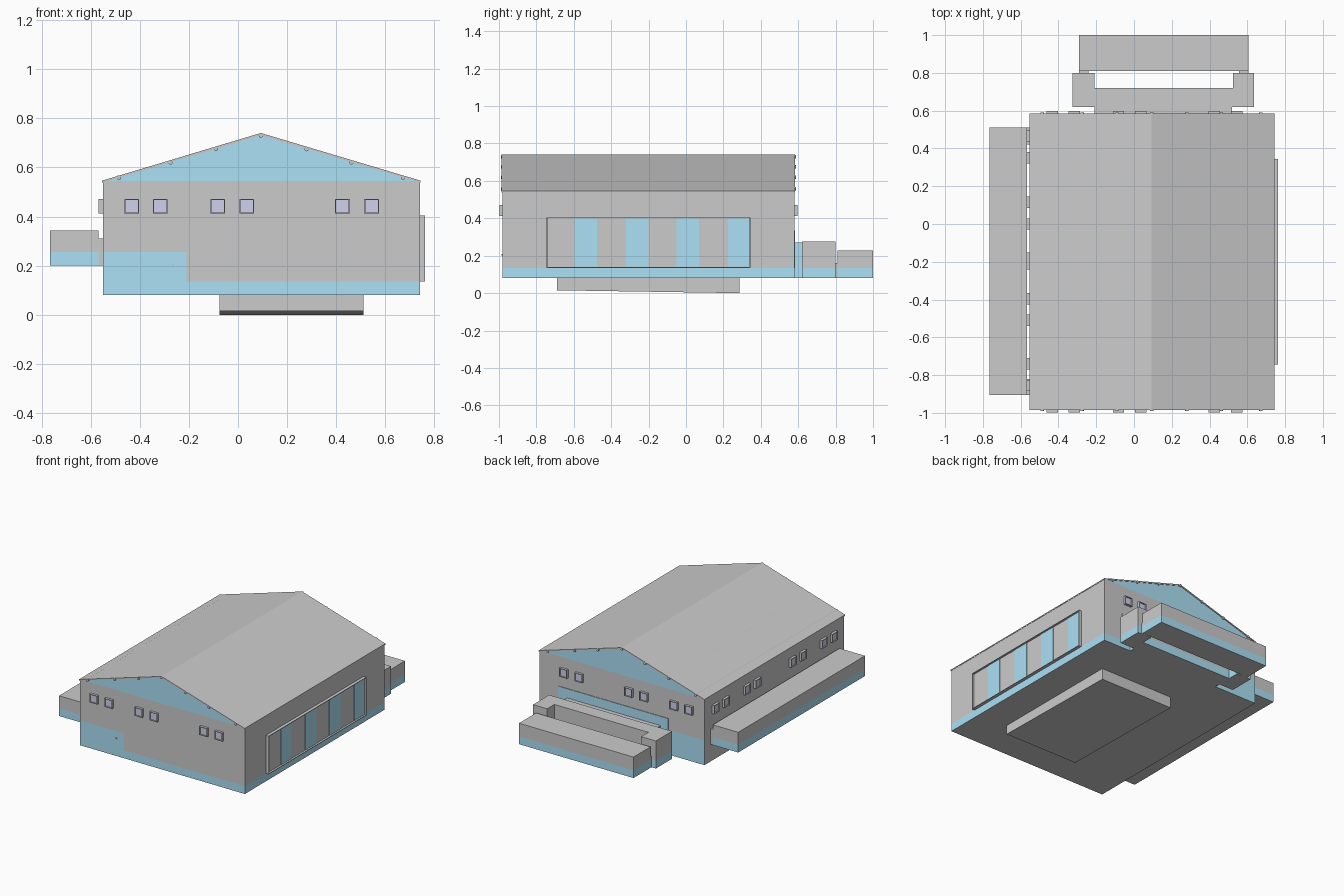
import bpy, bmesh
from math import radians
from mathutils import Matrix, Vector

if "Cube" in bpy.data.objects:
    bpy.data.objects.remove(bpy.data.objects["Cube"])


def material(name, rgb):
    m = bpy.data.materials.new(name)
    m.diffuse_color = (*rgb, 1)
    m.use_nodes = True
    m.node_tree.nodes["Principled BSDF"].inputs["Base Color"].default_value = m.diffuse_color
    return m


BLUE = material("blue_paint", (0.41, 0.75, 0.92))
GLASS = material("window_glass", (0.62, 0.65, 0.84))
GREY = material("grey_wall", (0.8, 0.8, 0.8))


def finish(name, bm, mats):
    bmesh.ops.recalc_face_normals(bm, faces=bm.faces)
    me = bpy.data.meshes.new(name)
    bm.to_mesh(me)
    bm.free()
    for m in mats:
        me.materials.append(m)
    ob = bpy.data.objects.new(name, me)
    bpy.context.collection.objects.link(ob)
    return ob


def prism(name, outline, levels, is_blue):
    """Upright prism with stacked bands; is_blue(edge, band) picks the paint."""
    bm = bmesh.new()
    rings = [[bm.verts.new((x, y, z)) for x, y in outline] for z in levels]
    n = len(outline)
    for b in range(len(levels) - 1):
        for e in range(n):
            f = e, (e + 1) % n
            face = bm.faces.new((rings[b][f[0]], rings[b][f[1]],
                                 rings[b + 1][f[1]], rings[b + 1][f[0]]))
            face.material_index = int(is_blue(e, b))
    bm.faces.new(rings[0])
    bm.faces.new(rings[-1])
    return finish(name, bm, [GREY, BLUE])


def rect(x0, x1, y0, y1):
    return [(x0, y0), (x1, y0), (x1, y1), (x0, y1)]


def box(name, x0, x1, y0, y1, z0, z1, blue=False):
    return prism(name, rect(x0, x1, y0, y1), (z0, z1), lambda e, b: blue)


def profile_y(name, pts, y0, y1, mat):
    """Extrude an xz profile along y."""
    bm = bmesh.new()
    f = bm.faces.new([bm.verts.new((x, y0, z)) for x, z in pts])
    r = bmesh.ops.extrude_face_region(bm, geom=[f])
    vs = [g for g in r["geom"] if isinstance(g, bmesh.types.BMVert)]
    bmesh.ops.translate(bm, verts=vs, vec=(0, y1 - y0, 0))
    return finish(name, bm, [mat])


def framed_panel(name, loc, w, h, depth, rim, recess, angle, pane):
    """Box standing off a wall with its outer face inset and pushed back."""
    bm = bmesh.new()
    bmesh.ops.create_cube(bm, size=1, matrix=Matrix.Translation((0, -depth / 2, 0))
                          @ Matrix.Diagonal((w, depth, h, 1)))
    front = min(bm.faces, key=lambda f: f.calc_center_median().y)
    bmesh.ops.inset_region(bm, faces=[front], thickness=rim)
    r = bmesh.ops.extrude_discrete_faces(bm, faces=[front])
    inner = r["faces"][0]
    inner.material_index = 1
    # walls of the recess come from a region extrude
    bm.free()
    bm = bmesh.new()
    bmesh.ops.create_cube(bm, size=1, matrix=Matrix.Translation((0, -depth / 2, 0))
                          @ Matrix.Diagonal((w, depth, h, 1)))
    front = min(bm.faces, key=lambda f: f.calc_center_median().y)
    bmesh.ops.inset_region(bm, faces=[front], thickness=rim)
    r = bmesh.ops.extrude_face_region(bm, geom=[front])
    inner = [g for g in r["geom"] if isinstance(g, bmesh.types.BMFace)][0]
    if front.is_valid:
        bm.faces.remove(front)
    bmesh.ops.translate(bm, verts=inner.verts, vec=(0, recess, 0))
    inner.material_index = 1
    ob = finish(name, bm, [GREY, pane])
    ob.data.transform(Matrix.Translation(Vector(loc)) @ Matrix.Rotation(radians(angle), 4, 'Z'))
    return ob


X0, X1, Y0, Y1 = -0.55, 0.74, -0.98, 0.58
RIDGE = 0.093

# Main hall: blue skirting, raised to a taller block at the left of both ends
prism("hall_walls",
      [(X0, Y0), (-0.21, Y0), (X1, Y0), (X1, Y1), (-0.21, Y1), (X0, Y1)],
      (0.08, 0.135, 0.255, 0.545),
      lambda e, b: (e != 5 and b == 0) or (e in (0, 4) and b < 2))
profile_y("gables", [(X0, 0.545), (X1, 0.545), (RIDGE, 0.732)], Y0, Y1, BLUE)

# Thin pitched roof sheet
profile_y("roof", [(X0 - 0.003, 0.538), (RIDGE, 0.73), (X1 + 0.003, 0.538),
                   (X1 + 0.003, 0.546), (RIDGE, 0.74), (X0 - 0.003, 0.546)],
          Y0 - 0.006, Y1 + 0.004, GREY)

# Round purlin ends under the roof edge
for i, x in enumerate((-0.485, -0.275, -0.09, RIDGE, 0.28, 0.462, 0.672)):
    z = 0.733 - abs(x - RIDGE) * 0.297
    bpy.ops.mesh.primitive_cylinder_add(vertices=12, radius=0.009, depth=Y1 - Y0 + 0.018,
                                        location=(x, (Y0 + Y1) / 2, z - 0.003),
                                        rotation=(radians(90), 0, 0))
    bpy.context.object.name = f"purlin_{i}"

# Windows on both ends and on the left side
for i, x in enumerate((-0.433, -0.317, -0.082, 0.036, 0.425, 0.544)):
    framed_panel(f"front_window_{i}", (x, Y0, 0.442), 0.06, 0.06, 0.017, 0.006, 0.008, 0, GLASS)
    framed_panel(f"back_window_{i}", (x, Y1, 0.442), 0.06, 0.06, 0.017, 0.006, 0.008, 180, GLASS)
for i, y in enumerate((0.465, 0.35, 0.115, 0.0, -0.395, -0.51, -0.74, -0.855)):
    framed_panel(f"left_window_{i}", (X0, y, 0.442), 0.06, 0.06, 0.018, 0.006, 0.008, -90, GLASS)

# Loading bay on the right: frame, grey doors, blue dividers
framed_panel("bay_frame", (X1, -0.2, 0.27), 1.09, 0.27, 0.022, 0.006, 0.014, 90, GREY)
for i, (a, b) in enumerate(((-0.595, -0.475), (-0.32, -0.2), (-0.05, 0.07), (0.225, 0.339))):
    box(f"bay_divider_{i}", X1, X1 + 0.012, a, b, 0.141, 0.399, True)

# Low annex along the left, held off the wall by short links
prism("side_annex", rect(-0.765, -0.567, -0.905, 0.51), (0.2, 0.255, 0.343),
      lambda e, b: b == 0)
for i, (a, b) in enumerate(((0.42, 0.51), (-0.24, -0.15), (-0.905, -0.82))):
    box(f"annex_link_{i}", -0.567, X0, a, b, 0.2, 0.31)

# Back entrance: wall panel, blue link, U-shaped block, outer block
box("back_wall_panel", -0.27, 0.59, Y1, Y1 + 0.004, 0.135, 0.335, True)
box("back_link", -0.21, 0.52, Y1, 0.62, 0.08, 0.27, True)
prism("porch_block",
      [(-0.325, 0.62), (0.635, 0.62), (0.635, 0.80), (0.525, 0.80),
       (0.525, 0.72), (-0.21, 0.72), (-0.21, 0.80), (-0.325, 0.80)],
      (0.08, 0.135, 0.275), lambda e, b: b == 0)
prism("outer_block", rect(-0.29, 0.605, 0.81, 1.0), (0.08, 0.135, 0.228),
      lambda e, b: b == 0)
for i, (a, b) in enumerate(((-0.29, -0.24), (0.555, 0.605))):
    box(f"porch_link_{i}", a, b, 0.80, 0.81, 0.08, 0.16)

# Foundation with a slightly sloping underside
base = box("foundation", -0.075, 0.51, -0.69, 0.285, 0.0, 0.08)
for v in base.data.vertices:
    if v.co.z < 0.01 and v.co.y < 0:
        v.co.z = 0.015

# Small door knob on the front
box("door_knob", -0.269, -0.261, Y0 - 0.006, Y0, 0.201, 0.209)
